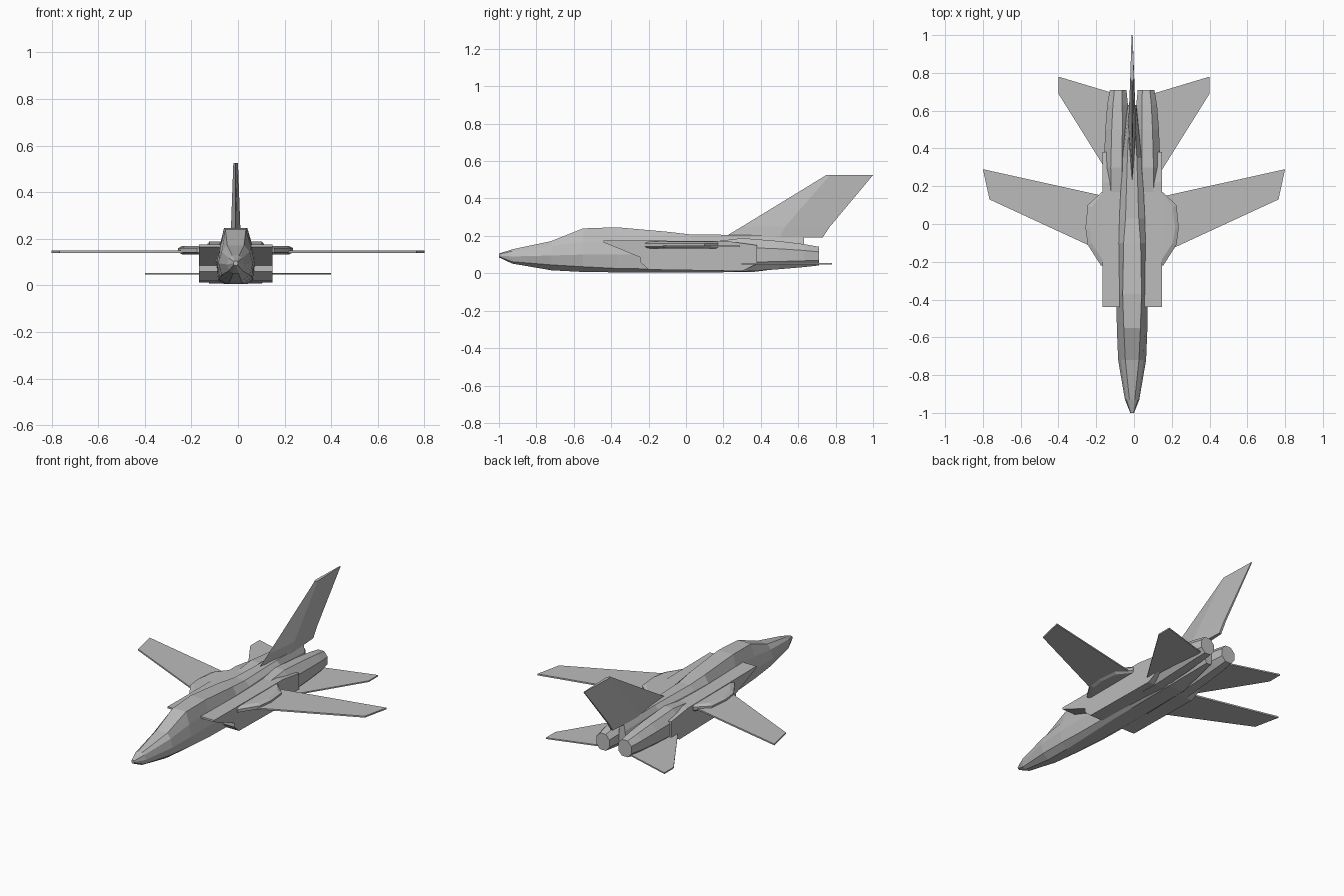
import bpy, bmesh
from mathutils import Vector

cube = bpy.data.objects.get("Cube")
if cube:
    bpy.data.objects.remove(cube)

grey = bpy.data.materials.new("airframe grey")
grey.use_nodes = True
COLOUR = (0.5, 0.5, 0.5, 1)
grey.diffuse_color = COLOUR
grey.node_tree.nodes["Principled BSDF"].inputs["Base Color"].default_value = COLOUR
CX = -0.01  # body centreline


def loft(name, rings):
    """Skin a list of matching point rings and cap both ends."""
    bm = bmesh.new()
    rows = [[bm.verts.new(p) for p in ring] for ring in rings]
    n = len(rows[0])
    for a, b in zip(rows, rows[1:]):
        for i in range(n):
            j = (i + 1) % n
            bm.faces.new((a[i], a[j], b[j], b[i]))
    bm.faces.new(rows[0])
    bm.faces.new(rows[-1])
    bmesh.ops.remove_doubles(bm, verts=bm.verts, dist=0.0005)
    bmesh.ops.recalc_face_normals(bm, faces=bm.faces)
    mesh = bpy.data.meshes.new(name)
    bm.to_mesh(mesh)
    bm.free()
    mesh.materials.append(grey)
    obj = bpy.data.objects.new(name, mesh)
    bpy.context.collection.objects.link(obj)
    return obj


def body_ring(y, zt, wt, zs, ws, zm, wm, zl, wl, zb, wb):
    """Cross-section from top to belly, mirrored about the centreline."""
    half = [(wt, zt), (ws, zs), (wm, zm), (wl, zl), (wb, zb)]
    pts = half + [(-x, z) for x, z in reversed(half)]
    return [(CX + x, y, z) for x, z in pts]


def plate(name, outline, z0, z1):
    return loft(name, [[(x, y, z) for x, y in outline] for z in (z0, z1)])


# Fuselage with nose, canopy and spine
loft("fuselage", [body_ring(*s) for s in (
    (-1.00, .105, .005, .102, .008, .095, .010, .090, .008, .085, .004),
    (-0.93, .128, .014, .118, .030, .090, .038, .062, .030, .052, .012),
    (-0.72, .172, .036, .145, .060, .095, .074, .045, .060, .016, .025),
    (-0.55, .240, .044, .168, .066, .100, .081, .035, .070, .007, .032),
    (-0.37, .246, .050, .172, .068, .100, .083, .026, .074, .005, .040),
    (-0.10, .222, .045, .178, .070, .100, .085, .022, .076, .005, .050),
    (0.03, .207, .035, .180, .066, .100, .085, .022, .076, .005, .050),
    (0.35, .205, .025, .182, .050, .100, .070, .022, .070, .006, .050),
    (0.63, .190, .012, .150, .020, .100, .025, .060, .022, .040, .015))])

# Tail fin: thin leading edge, thick middle, thin trailing edge
fin_sections = [(.20, .50, .73, .19, .022, .007),
                (.30, .53, .77, .25, .020, .006),
                (.75, .77, 1.0, .525, .010, .003)]
loft("tail_fin", [[(CX, a, z), (CX + t, m, z), (CX + e, b, z),
                   (CX - e, b, z), (CX - t, m, z)]
                  for a, m, b, z, t, e in fin_sections])

OCT = [(.45, 1), (1, .45), (1, -.45), (.45, -1)]
OCT += [(-x, z) for x, z in reversed(OCT)]

for side, s in (("left", 1), ("right", -1)):
    # Raked intake box and body side
    profile = [(-.44, .176), (-.44, .165), (-.245, .085), (-.245, .06),
               (-.20, .02), (.30, .012), (.38, .05), (.38, .15), (.22, .172)]
    loft(side + "_intake", [[(CX + s * x, y, z) for y, z in profile]
                            for x in (.06, .157)])
    # Engine pod ending in an eight-sided nozzle
    pods = [(.15, .085, .060, .015, .170), (.30, .083, .067, .009, .188),
            (.50, .080, .062, .022, .172), (.63, .077, .055, .033, .156),
            (.71, .074, .044, .042, .142)]
    loft(side + "_engine", [[(CX + s * (c + w * u), y,
                              (lo + hi) / 2 + v * (hi - lo) / 2)
                             for u, v in OCT] for y, c, w, lo, hi in pods])
    # Wing root glove with a tapered rim
    glove = [(.05, -.22), (.165, -.22), (.235, -.11), (.247, -.02),
             (.235, .10), (.16, .17), (.05, .17)]
    rim = [(.05, -.20), (.15, -.20), (.215, -.10), (.228, -.02),
           (.215, .09), (.15, .17), (.05, .17)]
    loft(side + "_wing_glove", [[(CX + s * x, y, z) for x, y in shape]
                                for shape, z in ((rim, .132), (glove, .142),
                                                 (glove, .160), (rim, .170))])
    # Swept wing and tailplane
    plate(side + "_wing", [(s * x, y) for x, y in (
        (.10, -.17), (.235, -.115), (.765, .13), (.80, .29), (.10, .135))],
        .140, .149)
    plate(side + "_tailplane", [(s * x, y) for x, y in (
        (.10, .21), (.40, .69), (.40, .78), (.10, .69))], .046, .054)
